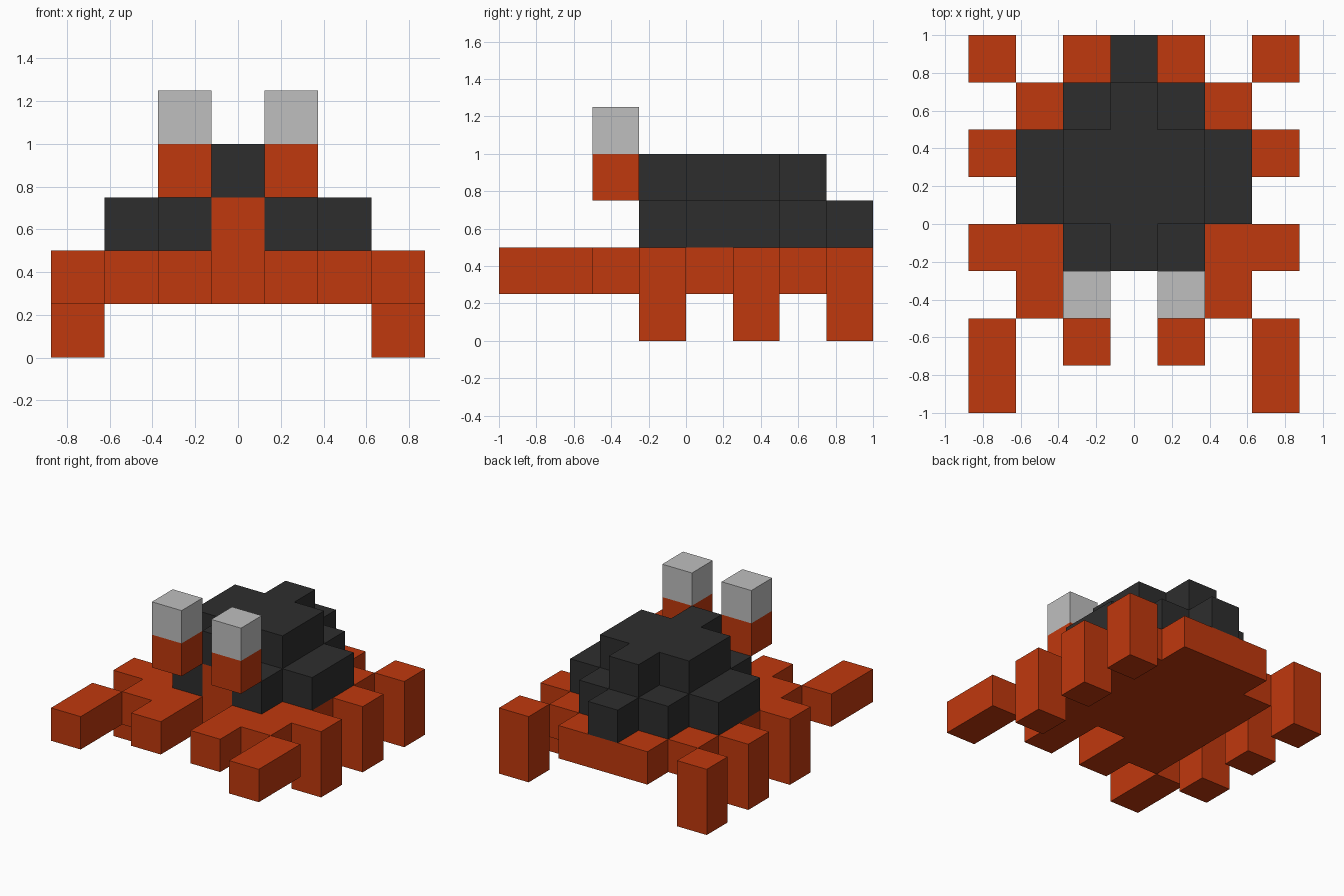
import bpy
import bmesh
from mathutils import Vector

cube = bpy.data.objects.get("Cube")
if cube:
    bpy.data.objects.remove(cube, do_unlink=True)

U = 0.25  # edge of one block


def material(name, rgb):
    m = bpy.data.materials.new(name)
    m.use_nodes = True
    m.diffuse_color = (*rgb, 1)
    m.node_tree.nodes["Principled BSDF"].inputs["Base Color"].default_value = (*rgb, 1)
    return m


ORANGE = material("orange_red", (0.53, 0.040, 0.004))
DARK = material("charcoal", (0.027, 0.027, 0.027))
GREY = material("light_grey", (0.52, 0.52, 0.52))


def blocks(name, mat, cells):
    """One mesh of unit blocks (x centred, y and z by lower corner), outer faces only."""
    cells = set(cells)
    bm = bmesh.new()
    for cell in sorted(cells):
        centre = Vector((cell[0], cell[1] + 0.5, cell[2] + 0.5))
        for axis in range(3):
            for sign in (-1, 1):
                step = Vector((0, 0, 0))
                step[axis] = sign
                if tuple(int(c + s) for c, s in zip(cell, step)) in cells:
                    continue
                a, b = Vector((0, 0, 0)), Vector((0, 0, 0))
                a[(axis + 1) % 3] = 0.5
                b[(axis + 2) % 3] = 0.5 * sign
                mid = centre + step * 0.5
                bm.faces.new([bm.verts.new((mid + p) * U)
                              for p in (-a - b, a - b, a + b, b - a)])
    bmesh.ops.remove_doubles(bm, verts=bm.verts, dist=0.0001)
    mesh = bpy.data.meshes.new(name)
    bm.to_mesh(mesh)
    bm.free()
    mesh.materials.append(mat)
    obj = bpy.data.objects.new(name, mesh)
    bpy.context.collection.objects.link(obj)
    return obj


def rows(z, half_widths):
    """Symmetrical layer: {row y: half width in blocks}."""
    return [(x, y, z) for y, w in half_widths.items() for x in range(-w, w + 1)]


# Flat body with two short jaws in front
jaws = [(s * x, y, 1) for s in (-1, 1) for x, y in ((1, -3), (1, -2), (2, -2))]
blocks("body", ORANGE, rows(1, {-1: 2, 0: 2, 1: 2, 2: 2, 3: 1}) + jaws)

# Face block under the front of the shell
blocks("face", ORANGE, [(0, -1, 2)])

# Stepped shell in two layers
lower = [c for c in rows(2, {-1: 1, 0: 2, 1: 2, 2: 1, 3: 0}) if c != (0, -1, 2)]
blocks("shell", DARK, lower + rows(3, {-1: 0, 0: 1, 1: 1, 2: 0}))

# Limbs and eyes on both sides
for side, s in (("left", 1), ("right", -1)):
    for label, y in (("front", -1), ("middle", 1), ("back", 3)):
        blocks(f"{side}_{label}_leg", ORANGE, [(3 * s, y, 0), (3 * s, y, 1)])
    blocks(f"{side}_claw", ORANGE, [(3 * s, -4, 1), (3 * s, -3, 1)])
    blocks(f"{side}_eye_stalk", ORANGE, [(s, -2, 3)])
    blocks(f"{side}_eye", GREY, [(s, -2, 4)])
